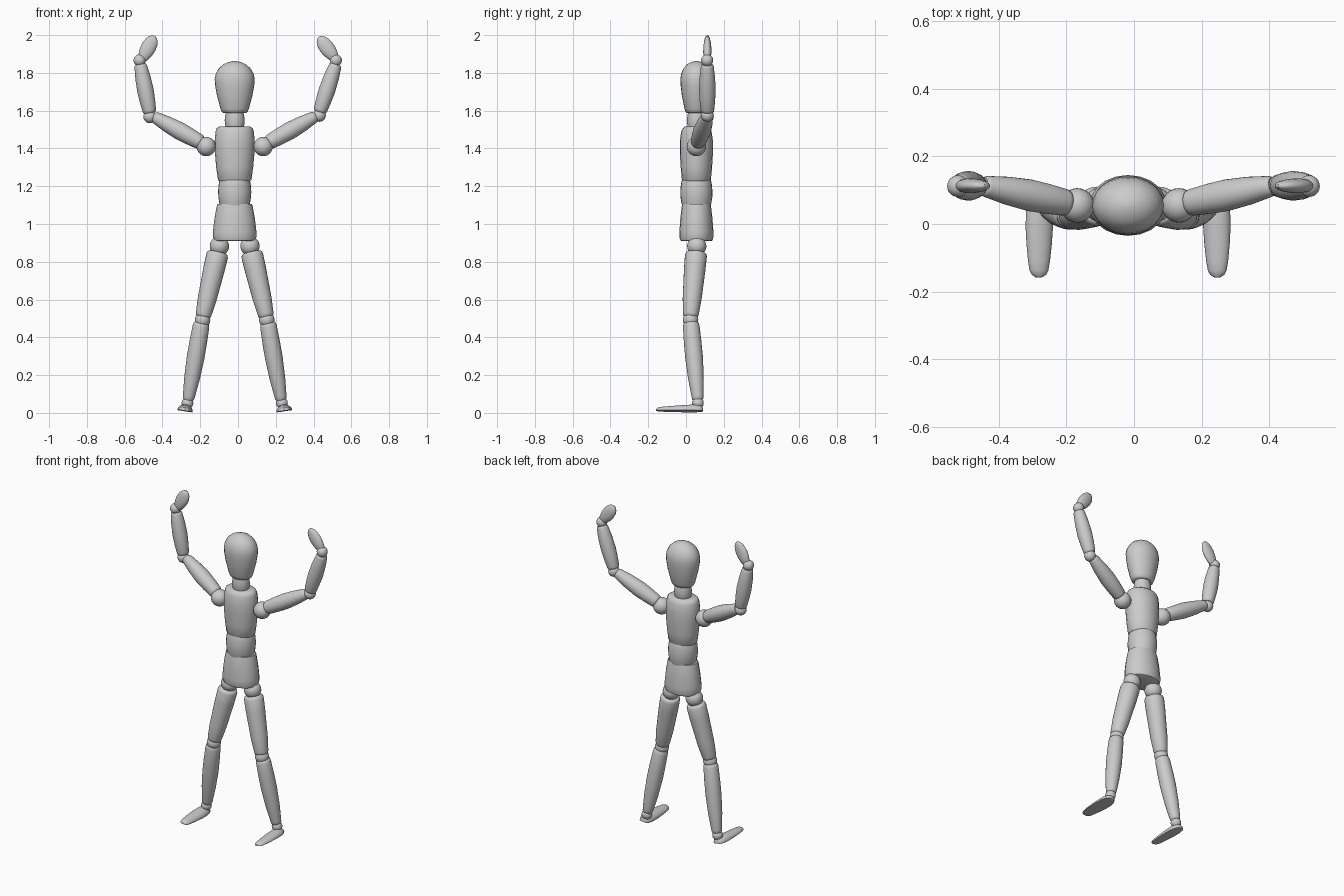
import bpy, bmesh
from math import sin, cos, pi, radians
from mathutils import Vector

CX, CY = -0.0175, 0.055      # body axis


def finish(bm, name):
    bmesh.ops.recalc_face_normals(bm, faces=bm.faces)
    me = bpy.data.meshes.new(name)
    bm.to_mesh(me)
    bm.free()
    ob = bpy.data.objects.new(name, me)
    bpy.context.collection.objects.link(ob)
    bpy.ops.object.select_all(action='DESELECT')
    ob.select_set(True)
    bpy.context.view_layer.objects.active = ob
    bpy.ops.object.shade_smooth_by_angle(angle=radians(40))
    return ob


def loft(name, p0, p1, profile, ref=(0, 1, 0), flat=False, n=24):
    """Elliptical rings (t, half width, half depth) from p0 to p1; ref is the depth direction."""
    p0, p1 = Vector(p0), Vector(p1)
    d = (p1 - p0).normalized()
    v = Vector(ref)
    v = (v - d * v.dot(d)).normalized()
    u = v.cross(d)
    bm = bmesh.new()
    rings = []
    for t, w, h in profile:
        c = p0.lerp(p1, t)
        ring = []
        for i in range(n):
            a = 2 * pi * i / n
            k = sin(a)
            if flat:
                k = max(k, -0.12)
            ring.append(bm.verts.new(c + u * w * cos(a) + v * h * k))
        rings.append(ring)
    for a, b in zip(rings, rings[1:]):
        for i in range(n):
            j = (i + 1) % n
            bm.faces.new((a[i], a[j], b[j], b[i]))
    bm.faces.new(rings[0])
    bm.faces.new(rings[-1])
    return finish(bm, name)


def body(name, profile, n=24):
    """Upright part given as (z, half width, half depth)."""
    z0, z1 = profile[0][0], profile[-1][0]
    loft(name, (CX, CY, z0), (CX, CY, z1),
         [((z - z0) / (z1 - z0), w, h) for z, w, h in profile], n=n)


def limb(name, p0, p1, radii):
    """Round tapered limb with softened ends; radii are start, middle, end."""
    a, m, b = radii
    prof = [(0, a * .8), (.015, a * .93), (.05, a), (.25, (a + m) / 2 + .001), (.45, m),
            (.72, (m + b) / 2 + .002), (.95, b), (.985, b * .93), (1, b * .8)]
    loft(name, p0, p1, [(t, r, r) for t, r in prof])


def ball(name, p, r):
    bm = bmesh.new()
    bmesh.ops.create_uvsphere(bm, u_segments=24, v_segments=14, radius=r)
    bmesh.ops.translate(bm, vec=Vector(p), verts=bm.verts)
    finish(bm, name)


# Head, neck and trunk
body("head", [(1.588, .060, .050), (1.594, .068, .057), (1.61, .075, .063), (1.68, .094, .077),
              (1.73, .103, .083), (1.765, .106, .085), (1.795, .100, .081), (1.825, .083, .068),
              (1.845, .060, .050), (1.857, .034, .028), (1.863, .008, .007)])
body("neck", [(1.50, .044, .042), (1.525, .051, .048), (1.55, .053, .050),
              (1.575, .050, .047), (1.60, .044, .042)])
body("chest", [(1.227, .083, .072), (1.235, .089, .077), (1.30, .098, .083), (1.38, .105, .088),
               (1.44, .106, .088), (1.49, .101, .080), (1.507, .095, .072), (1.515, .083, .062)], n=20)
body("abdomen", [(1.09, .076, .074), (1.115, .082, .080), (1.14, .086, .084), (1.17, .088, .085),
                 (1.20, .086, .083), (1.225, .082, .079), (1.24, .077, .074)])
body("pelvis", [(.909, .100, .078), (.913, .109, .085), (.93, .115, .090), (.96, .115, .090),
                (1.03, .107, .085), (1.09, .096, .078), (1.105, .092, .074)], n=20)

# Legs
for s, side in ((-1, "right"), (1, "left")):
    def P(x, y, z):
        return (CX + s * x, y, z)
    ball(side + "_hip_joint", P(.081, .057, .883), .051)
    limb(side + "_thigh", P(.089, .054, .85), P(.168, .024, .507), (.058, .054, .042))
    ball(side + "_knee_joint", P(.170, .024, .492), .041)
    limb(side + "_shin", P(.175, .026, .478), P(.246, .063, .068), (.044, .047, .032))
    ball(side + "_ankle_joint", P(.250, .063, .052), .031)
    # Foot: flat sole, domed top, rolled slightly with the leg
    loft(side + "_foot", P(.262, .090, .012), P(.264, -.158, .013),
         [(0, .012, .012), (.02, .024, .024), (.08, .033, .030), (.2, .040, .032), (.4, .041, .029),
          (.6, .038, .025), (.8, .033, .021), (.92, .028, .018), (.97, .021, .014), (1, .009, .008)],
         ref=(-s * .15, 0, 1), flat=True)

# Arms: upper arm end, elbow, forearm start and end, wrist, hand start and tip (x, z)
arms = {
    "right": [(-.168, 1.41), (-.195, 1.430), (-.446, 1.568), (-.467, 1.568), (-.467, 1.588),
              (-.517, 1.845), (-.521, 1.866), (-.513, 1.862), (-.441, 1.996)],
    "left": [(.133, 1.41), (.160, 1.430), (.411, 1.570), (.431, 1.575), (.433, 1.593),
             (.517, 1.845), (.518, 1.866), (.520, 1.868), (.427, 1.990)],
}
for side, pts in arms.items():
    ys = (.055, .062, .113, .113, .113, .113, .112, .113, .113)
    sh, u0, u1, el, f0, f1, wr, h0, h1 = [(x, y, z) for (x, z), y in zip(pts, ys)]
    ball(side + "_shoulder_joint", sh, .051)
    limb(side + "_upper_arm", u0, u1, (.040, .047, .032))
    ball(side + "_elbow_joint", el, .034)
    limb(side + "_forearm", f0, f1, (.036, .044, .034))
    ball(side + "_wrist_joint", wr, .032)
    # Hand: flat paddle
    loft(side + "_hand", h0, h1,
         [(0, .010, .008), (.04, .019, .014), (.15, .029, .019), (.35, .037, .022), (.55, .040, .021),
          (.75, .036, .018), (.88, .027, .014), (.96, .016, .009), (1, .005, .004)])
